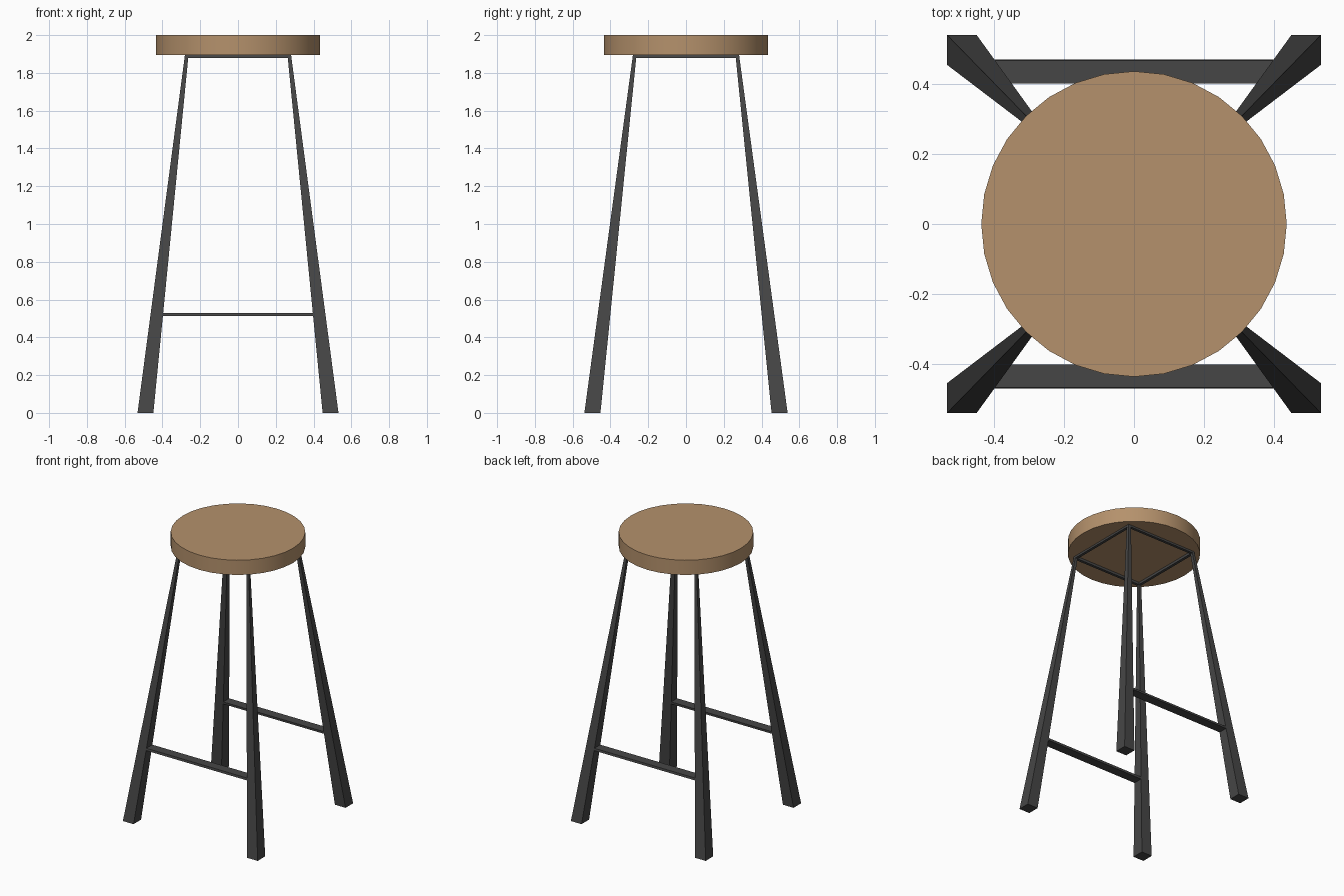
import bpy, bmesh, math

if "Cube" in bpy.data.objects:
    bpy.data.objects.remove(bpy.data.objects["Cube"])

def material(name, rgb):
    m = bpy.data.materials.new(name)
    m.diffuse_color = (*rgb, 1)
    m.use_nodes = True
    m.node_tree.nodes["Principled BSDF"].inputs["Base Color"].default_value = m.diffuse_color
    return m

wood = material("warm wood", (0.46, 0.285, 0.15))
metal = material("dark metal", (0.062, 0.062, 0.062))

LEG_TOP = 1.895

def lerp(a, b, z):
    return a + (b - a) * z / LEG_TOP

# inner / outer leg faces at height z, in x and in y
def leg_x(z):
    return lerp(0.448, 0.262, z), lerp(0.532, 0.281, z)

def leg_y(z):
    return lerp(0.453, 0.262, z), lerp(0.538, 0.281, z)

def prism(name, bottom, top, mat):
    """Six-sided block from two matching four-point rings."""
    bm = bmesh.new()
    a = [bm.verts.new(p) for p in bottom]
    b = [bm.verts.new(p) for p in top]
    bm.faces.new(a[::-1])
    bm.faces.new(b)
    for i in range(4):
        j = (i + 1) % 4
        bm.faces.new((a[i], a[j], b[j], b[i]))
    bmesh.ops.recalc_face_normals(bm, faces=bm.faces)
    me = bpy.data.meshes.new(name)
    bm.to_mesh(me)
    bm.free()
    me.materials.append(mat)
    ob = bpy.data.objects.new(name, me)
    bpy.context.collection.objects.link(ob)
    return ob

def rect(x0, x1, y0, y1, z):
    return [(x0, y0, z), (x1, y0, z), (x1, y1, z), (x0, y1, z)]

# round seat
bpy.ops.mesh.primitive_cylinder_add(vertices=32, radius=0.435, depth=0.105,
                                    location=(0, 0, 1.9475))
seat = bpy.context.object
seat.name = "seat"
seat.data.materials.append(wood)
bpy.ops.object.shade_smooth_by_angle(angle=math.radians(30))

# tapered splayed legs
for sy, row in ((-1, "front"), (1, "back")):
    for sx, side in ((-1, "left"), (1, "right")):
        rings = []
        for z in (0, LEG_TOP):
            (xi, xo), (yi, yo) = leg_x(z), leg_y(z)
            rings.append(rect(sx * xi, sx * xo, sy * yi, sy * yo, z))
        prism(f"{row}_{side}_leg", *rings, metal)

# bars running between the legs, following the slope of the legs
def bar_along_x(name, s, z0, z1):
    rings = []
    for z in (z0, z1):
        x = leg_x(z)[0]
        yi, yo = leg_y(z)
        rings.append(rect(-x, x, s * yi, s * yo, z))
    prism(name, *rings, metal)

def bar_along_y(name, s, z0, z1):
    rings = []
    for z in (z0, z1):
        y = leg_y(z)[0]
        xi, xo = leg_x(z)
        rings.append(rect(s * xi, s * xo, -y, y, z))
    prism(name, *rings, metal)

# front and back foot rails
bar_along_x("front_foot_rail", -1, 0.512, 0.528)
bar_along_x("back_foot_rail", 1, 0.512, 0.528)

# square frame under the seat
bar_along_x("front_seat_frame_bar", -1, 1.879, LEG_TOP)
bar_along_x("back_seat_frame_bar", 1, 1.879, LEG_TOP)
bar_along_y("left_seat_frame_bar", -1, 1.879, LEG_TOP)
bar_along_y("right_seat_frame_bar", 1, 1.879, LEG_TOP)
